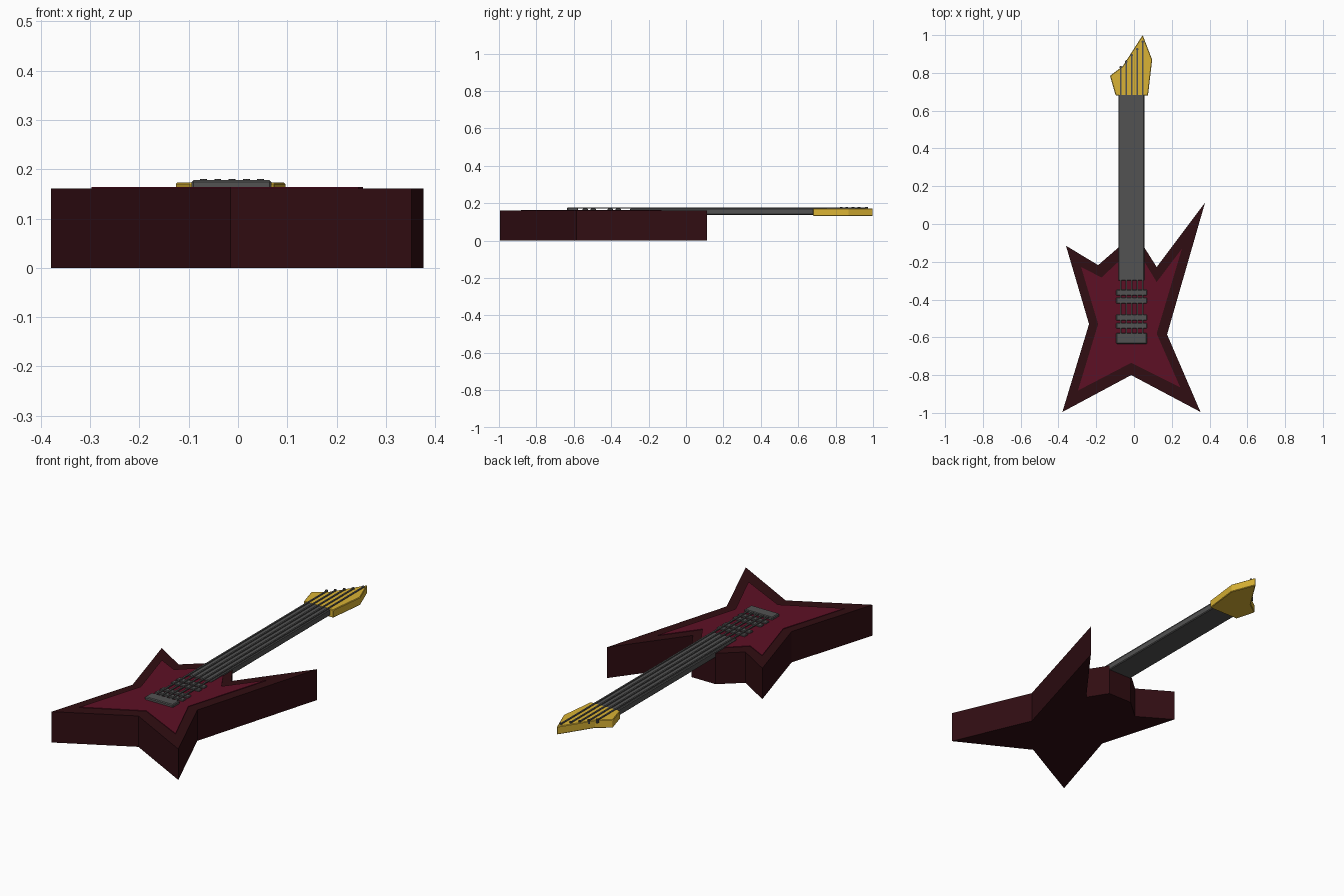
import bpy, bmesh

if "Cube" in bpy.data.objects:
    bpy.data.objects.remove(bpy.data.objects["Cube"])


def material(name, rgb):
    m = bpy.data.materials.new(name)
    m.diffuse_color = (*rgb, 1)
    m.use_nodes = True
    m.node_tree.nodes["Principled BSDF"].inputs["Base Color"].default_value = m.diffuse_color
    return m


dark_red = material("dark_red", (0.03, 0.004, 0.006))
red = material("red", (0.11, 0.005, 0.018))
gold = material("gold", (0.70, 0.45, 0.035))
grey = material("dark_grey", (0.085, 0.085, 0.085))


def slab(name, outline, z0, z1, mat, bevel=0):
    """Extrude a flat outline from z0 to z1."""
    bm = bmesh.new()
    face = bm.faces.new([bm.verts.new((x, y, z0)) for x, y in outline])
    top = bmesh.ops.extrude_face_region(bm, geom=[face])["geom"]
    verts = [g for g in top if isinstance(g, bmesh.types.BMVert)]
    bmesh.ops.translate(bm, verts=verts, vec=(0, 0, z1 - z0))
    bmesh.ops.recalc_face_normals(bm, faces=bm.faces)
    me = bpy.data.meshes.new(name)
    bm.to_mesh(me)
    bm.free()
    me.materials.append(mat)
    ob = bpy.data.objects.new(name, me)
    bpy.context.collection.objects.link(ob)
    if bevel:
        mod = ob.modifiers.new("Bevel", "BEVEL")
        mod.width = bevel
        mod.segments = 1
    return ob


def box(name, x0, x1, y0, y1, z0, z1, mat=grey, bevel=0):
    return slab(name, [(x0, y0), (x1, y0), (x1, y1), (x0, y1)], z0, z1, mat, bevel)


# Star shaped body with a flat neck joint
slab("body", [(-0.36, -0.115), (-0.19, -0.218), (-0.083, -0.125), (0.055, -0.125),
              (0.12, -0.228), (0.376, 0.113), (0.175, -0.585), (0.352, -0.995),
              (-0.015, -0.80), (-0.379, -0.995), (-0.238, -0.53)], 0, 0.161, dark_red)

# Raised front panel
slab("front_panel", [(-0.28, -0.228), (-0.172, -0.283), (-0.083, -0.2), (0.055, -0.2),
                     (0.12, -0.307), (0.254, -0.13), (0.12, -0.58), (0.245, -0.865),
                     (-0.015, -0.735), (-0.297, -0.882), (-0.19, -0.53)],
     0.15, 0.164, red)

# Neck and headstock
box("neck", -0.083, 0.055, -0.30, 0.69, 0.138, 0.172, bevel=0.004)
slab("headstock", [(-0.097, 0.68), (-0.127, 0.785), (-0.06, 0.835), (0.046, 1.0),
                   (0.096, 0.87), (0.074, 0.68)], 0.131, 0.173, gold, 0.003)

# Pickup bars and bridge
for i, y in enumerate((-0.363, -0.405, -0.495, -0.538)):
    box(f"pickup_bar_{i + 1}", -0.094, 0.068, y - 0.015, y + 0.015, 0.15, 0.171, bevel=0.003)
box("bridge", -0.094, 0.068, -0.635, -0.577, 0.15, 0.178, bevel=0.004)

# Strings, each ending at a tuning post
for i, end in enumerate((0.83, 0.86, 0.893, 0.925, 0.965)):
    x = -0.07 + i * 0.029
    box(f"string_{i + 1}", x - 0.004, x + 0.004, -0.59, end, 0.171, 0.177)
    bpy.ops.mesh.primitive_cylinder_add(vertices=8, radius=0.007, depth=0.02,
                                        location=(x, end, 0.17))
    post = bpy.context.object
    post.name = f"tuning_post_{i + 1}"
    post.data.materials.append(grey)
